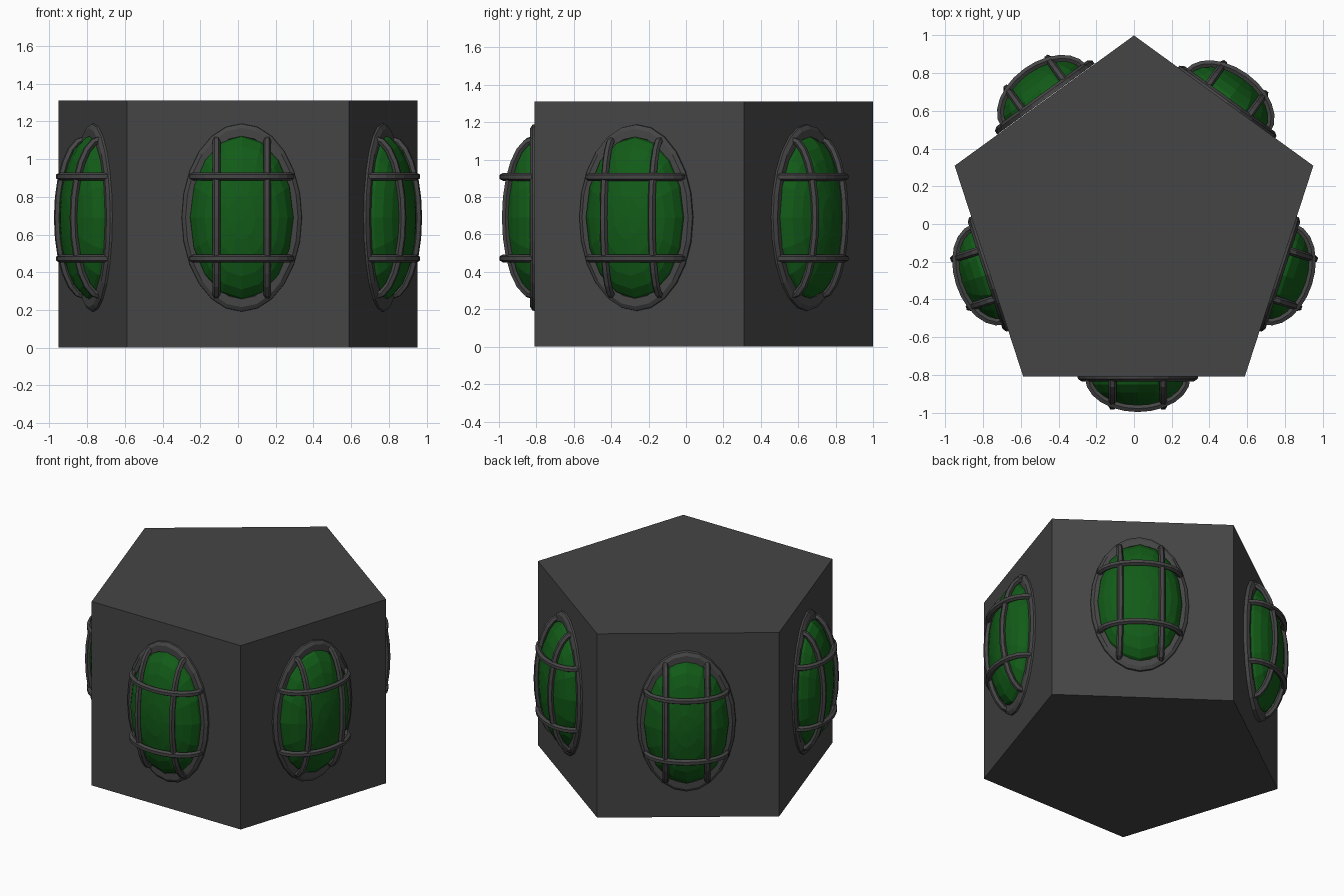
import bpy, bmesh
from math import sin, cos, pi, radians, sqrt
from mathutils import Matrix, Vector

if "Cube" in bpy.data.objects:
    bpy.data.objects.remove(bpy.data.objects["Cube"])

HEIGHT = 1.31
APOTHEM = cos(pi / 5)


def material(name, color):
    m = bpy.data.materials.new(name)
    m.diffuse_color = color
    m.use_nodes = True
    m.node_tree.nodes["Principled BSDF"].inputs["Base Color"].default_value = m.diffuse_color
    return m


DARK = material("dark_grey", (0.06, 0.06, 0.06, 1))
GREEN = material("green_glass", (0.006, 0.105, 0.009, 1))


def finish(bm, name, mat, matrix=Matrix()):
    bmesh.ops.recalc_face_normals(bm, faces=bm.faces)
    me = bpy.data.meshes.new(name)
    bm.to_mesh(me)
    bm.free()
    me.materials.append(mat)
    ob = bpy.data.objects.new(name, me)
    bpy.context.collection.objects.link(ob)
    ob.matrix_world = matrix
    return ob


# pentagonal housing
bm = bmesh.new()
base = [bm.verts.new((cos(a), sin(a), 0)) for a in (pi / 2 + i * 2 * pi / 5 for i in range(5))]
face = bm.faces.new(base)
top = bmesh.ops.extrude_face_region(bm, geom=[face])["geom"]
bmesh.ops.translate(bm, vec=(0, 0, HEIGHT), verts=[v for v in top if isinstance(v, bmesh.types.BMVert)])
if len(bm.faces) == 6:
    bm.faces.new(base)
finish(bm, "pentagon_housing", DARK)


# Lamp space: x along the wall, y up, z outward from the wall
def dome(name, matrix):
    bm = bmesh.new()
    bmesh.ops.create_uvsphere(bm, u_segments=16, v_segments=12, radius=1)
    bmesh.ops.bisect_plane(bm, geom=bm.verts[:] + bm.edges[:] + bm.faces[:], plane_co=(0, 0, -0.05),
                           plane_no=(0, 0, 1), clear_inner=True)
    bmesh.ops.scale(bm, vec=(0.28, 0.44, 0.168), verts=bm.verts)
    finish(bm, name, GREEN, matrix)


def rim(name, matrix, n=24):
    bm = bmesh.new()
    profile = [(0.32, 0.50, -0.01), (0.318, 0.497, 0.012), (0.298, 0.475, 0.026),
               (0.262, 0.432, 0.026), (0.255, 0.42, -0.01)]
    loops = [[bm.verts.new((rx * cos(2 * pi * i / n), ry * sin(2 * pi * i / n), h)) for i in range(n)]
             for rx, ry, h in profile]
    for k in range(len(loops)):
        a, b = loops[k], loops[(k + 1) % len(loops)]
        for i in range(n):
            j = (i + 1) % n
            bm.faces.new((a[i], a[j], b[j], b[i]))
    finish(bm, name, DARK, matrix)


def bar(name, matrix, along, across, half, depth, offset, n=12, sides=6, r=0.021):
    # hexagonal tube swept along a half ellipse
    bm = bmesh.new()
    loops = []
    for i in range(n + 1):
        a = pi * i / n
        centre = along * (half * cos(a)) + across * offset + Vector((0, 0, depth * sin(a) + 0.005))
        normal = (along * (cos(a) / half) + Vector((0, 0, sin(a) / depth))).normalized()
        loops.append([bm.verts.new(centre + r * (normal * cos(t) + across * sin(t)))
                      for t in (2 * pi * (s + 0.5) / sides for s in range(sides))])
    for a, b in zip(loops, loops[1:]):
        for s in range(sides):
            t = (s + 1) % sides
            bm.faces.new((a[s], a[t], b[t], b[s]))
    bm.faces.new(loops[0])
    bm.faces.new(loops[-1])
    finish(bm, name, DARK, matrix)


# five caged lamps, one per wall, each with its slight sideways and outward shift
X, Y = Vector((1, 0, 0)), Vector((0, 1, 0))
shifts = [(0.02, 0), (-0.015, 0), (-0.02, 0), (-0.012, 0.012), (0.015, 0.0)]
for i, (side, out) in enumerate(shifts):
    turn = Matrix.Rotation(radians(72 * i), 4, 'Z')
    place = turn @ Matrix.Translation((side, -APOTHEM - out, 0.69)) @ Matrix.Rotation(pi / 2, 4, 'X')
    dome(f"lamp_dome_{i}", place)
    rim(f"lamp_rim_{i}", place)
    for k, s in enumerate((-1, 1)):
        bar(f"cage_upright_{i}_{k}", place, Y, X, 0.415, 0.152, s * 0.135)
        bar(f"cage_crossbar_{i}_{k}", place, X, Y, 0.262, 0.165, s * 0.218)
